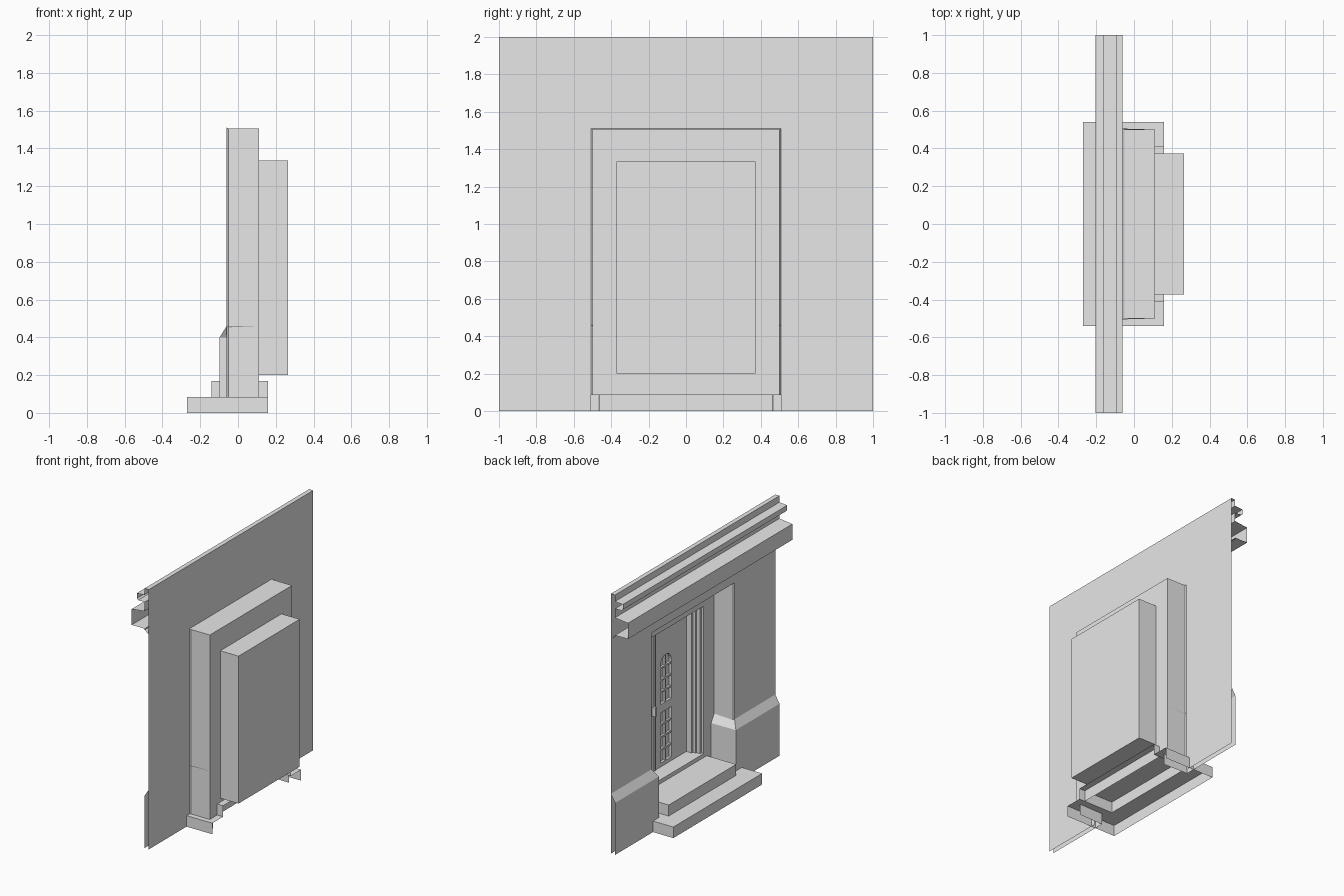
import bpy, bmesh, math
from mathutils import Vector

if "Cube" in bpy.data.objects:
    bpy.data.objects.remove(bpy.data.objects["Cube"])

stone = bpy.data.materials.new("plain_grey")
stone.use_nodes = True
GREY = (0.8, 0.8, 0.8, 1)
stone.diffuse_color = GREY
stone.node_tree.nodes["Principled BSDF"].inputs["Base Color"].default_value = GREY


def finish(name, bm):
    bmesh.ops.remove_doubles(bm, verts=bm.verts, dist=0.0001)
    bmesh.ops.recalc_face_normals(bm, faces=bm.faces)
    mesh = bpy.data.meshes.new(name)
    bm.to_mesh(mesh)
    bm.free()
    mesh.materials.append(stone)
    ob = bpy.data.objects.new(name, mesh)
    bpy.context.collection.objects.link(ob)
    return ob


def skin(name, rows, closed=False, cap=False):
    """Sheet joining successive rows of points."""
    bm = bmesh.new()
    rows = [[bm.verts.new(p) for p in row] for row in rows]
    for a, b in zip(rows, rows[1:]):
        n = len(a)
        for i in range(n if closed else n - 1):
            j = (i + 1) % n
            bm.faces.new((a[i], a[j], b[j], b[i]))
    if cap:
        bm.faces.new(rows[-1])
    return finish(name, bm)


def portal(x, w, z0, z1):
    """Upright rectangle, left foot round to right foot."""
    return [(x, w, z0), (x, w, z1), (x, -w, z1), (x, -w, z0)]


def add_box(bm, lo, hi, skip=()):
    lo, hi = Vector(lo), Vector(hi)
    made = bmesh.ops.create_cube(bm, size=1)["verts"]
    for v in made:
        v.co = (lo + hi) / 2 + v.co * (hi - lo)
    bm.normal_update()
    faces = {f for v in made for f in v.link_faces}
    gone = [f for f in faces for s in skip if f.normal.dot(Vector(s)) > 0.9]
    bmesh.ops.delete(bm, geom=gone, context="FACES")


def box(name, lo, hi, skip=()):
    bm = bmesh.new()
    add_box(bm, lo, hi, skip)
    return finish(name, bm)


# Wall sheet with a deep doorway
WALL, BACK, DEEP = -0.06, 0.11, 0.265
skin("wall", [portal(WALL, 1, 0, 2), portal(WALL, 0.507, 0, 1.51)])
skin("doorway_reveal", [portal(WALL, 0.507, 0.085, 1.51), portal(-0.05, 0.5, 0.085, 1.505),
                        portal(BACK, 0.5, 0.085, 1.505)])
skin("door_recess", [portal(BACK, 0.5, 0.085, 1.505), portal(BACK, 0.372, 0.2, 1.335),
                     portal(DEEP, 0.372, 0.2, 1.335)], closed=True, cap=True)

# Stepped moulding around the door
steps = [(0.13, 0), (0.13, 0.015), (0.16, 0.015), (0.16, 0.025),
         (0.185, 0.025), (0.185, 0.04), (0.23, 0.04)]
skin("door_frame", [portal(x, 0.372 - d, 0.2, 1.335 - d) for x, d in steps])

# Cornice
profile = [(WALL, 1.655), (-0.095, 1.68), (-0.095, 1.69), (-0.205, 1.69), (-0.205, 1.812),
           (-0.095, 1.825), (-0.095, 1.895), (-0.15, 1.895), (-0.162, 1.905), (-0.162, 1.945),
           (-0.095, 1.95), (-0.095, 2), (WALL, 2)]
skin("cornice", [[(x, y, z) for x, z in profile] for y in (1, -1)])

# Plinths wrap from the wall into the doorway
T = 0.037
for side, label in ((1, "left"), (-1, "right")):
    plan = [(WALL, 1, -1, 0), (WALL, 0.505, -1, -1), (BACK, 0.5, 0, -1)]
    rows = [[(x + nx * d, side * (y + ny * d), z) for d, z in ((T, 0), (T, 0.4), (0, 0.46))]
            for x, y, nx, ny in plan]
    skin("plinth_" + label, rows)

# Hollow steps, open beneath and behind
OPEN = ((0, 0, -1), (1, 0, 0))
box("upper_step", (-0.14, -0.41, 0.085), (0.16, 0.41, 0.17), OPEN)
box("lower_step_sides", (-0.27, -0.54, 0), (0.16, 0.54, 0.085), OPEN + ((0, 0, 1),))
skin("lower_tread", [[(x, s * y, 0.085) for s, x, y in
                      ((1, 0.16, w), (1, f, w), (-1, f, w), (-1, 0.16, w))]
                     for f, w in ((-0.27, 0.54), (-0.14, 0.41))])

# Door leaf with two recessed windows, the upper one arched
leaf = box("door_leaf", (0.23, -0.332, 0.2), (0.262, 0.332, 1.295))
MID, HALF = -0.085, 0.065
WINDOWS = ((0.23, 0.615, False), (0.68, 1.045, True))
for low, top, arched in WINDOWS:
    outline = [(MID - HALF, low), (MID + HALF, low)]
    if arched:
        outline += [(MID + HALF * math.cos(math.pi * i / 10),
                     top - HALF + HALF * math.sin(math.pi * i / 10)) for i in range(11)]
    else:
        outline += [(MID + HALF, top), (MID - HALF, top)]
    bm = bmesh.new()
    ends = [[bm.verts.new((x, y, z)) for y, z in outline] for x in (0.2, 0.25)]
    for end in ends:
        bm.faces.new(end)
    n = len(outline)
    for i in range(n):
        j = (i + 1) % n
        bm.faces.new((ends[0][i], ends[0][j], ends[1][j], ends[1][i]))
    cutter = finish("window_cutter", bm)
    cutter.hide_render = True
    mod = leaf.modifiers.new("window", "BOOLEAN")
    mod.operation, mod.object, mod.solver = "DIFFERENCE", cutter, "EXACT"
    bpy.context.view_layer.objects.active = leaf
    bpy.ops.object.modifier_apply(modifier=mod.name)
    bpy.data.objects.remove(cutter)

# Glazing bars
bm = bmesh.new()
for low, top, arched in WINDOWS:
    add_box(bm, (0.234, MID - 0.007, low), (0.25, MID + 0.007, top))
    for i in range(1, 4):
        z = low + (top - low) * i / 4
        add_box(bm, (0.234, MID - HALF, z - 0.007), (0.25, MID + HALF, z + 0.007))
finish("glazing_bars", bm)

# Meeting strip and handle
box("door_strip", (0.222, 0.045, 0.2), (0.23, 0.06, 1.295))
box("door_handle", (0.2, 0.065, 0.63), (0.23, 0.085, 0.7))
